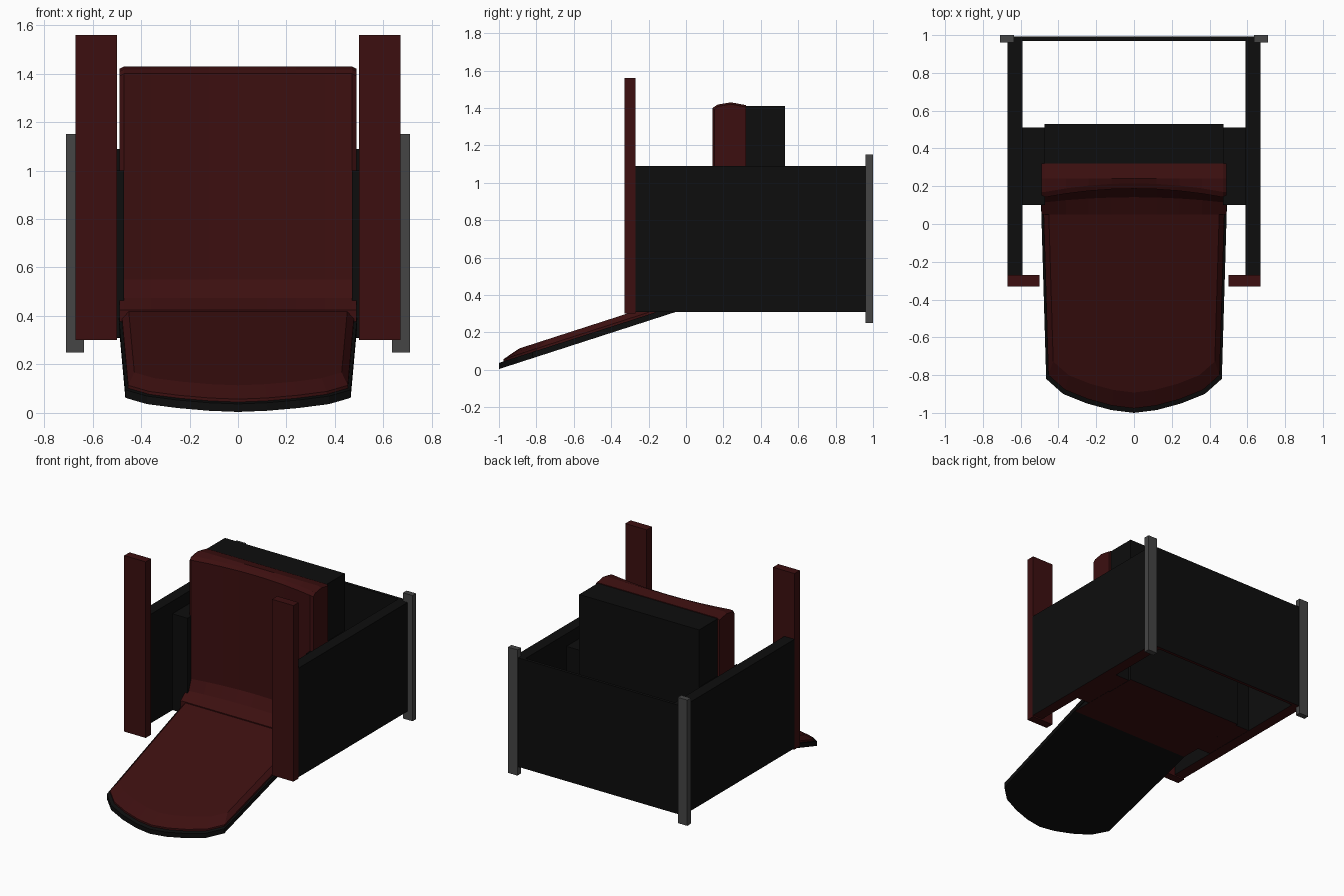
import bpy, bmesh

if "Cube" in bpy.data.objects:
    bpy.data.objects.remove(bpy.data.objects["Cube"])


def material(name, rgb):
    m = bpy.data.materials.new(name)
    m.diffuse_color = (*rgb, 1)
    m.use_nodes = True
    m.node_tree.nodes["Principled BSDF"].inputs["Base Color"].default_value = m.diffuse_color
    return m


RED = material("dark red", (0.045, 0.0048, 0.005))
BLACK = material("black", (0.004, 0.004, 0.004))
GREY = material("dark grey", (0.06, 0.06, 0.06))


def loft(name, rings, mat, under=None):
    """Skin equal-length rings, cap both ends; 'under' colours downward faces."""
    bm = bmesh.new()
    vs = [[bm.verts.new(p) for p in r] for r in rings]
    n = len(rings[0])
    for a, b in zip(vs, vs[1:]):
        for i in range(n):
            j = (i + 1) % n
            bm.faces.new((a[i], a[j], b[j], b[i]))
    bm.faces.new(vs[0][::-1])
    bm.faces.new(vs[-1])
    bmesh.ops.recalc_face_normals(bm, faces=bm.faces)
    bm.normal_update()
    if under:
        for f in bm.faces:
            if f.normal.z < -0.9:
                f.material_index = 1
    me = bpy.data.meshes.new(name)
    bm.to_mesh(me)
    bm.free()
    me.materials.append(mat)
    if under:
        me.materials.append(under)
    ob = bpy.data.objects.new(name, me)
    bpy.context.collection.objects.link(ob)
    return ob


def box(name, x, y, z, mat, under=None):
    ring = [(x[0], y[0]), (x[1], y[0]), (x[1], y[1]), (x[0], y[1])]
    return loft(name, [[(a, b, h) for a, b in ring] for h in z], mat, under)


# Side walls, front posts, rear corner posts and arm blocks, mirrored
for s, side in ((1, "right"), (-1, "left")):
    def xs(a, b):
        return sorted((s * a, s * b))
    box("front_post_" + side, xs(0.5, 0.67), (-0.33, -0.27), (0.30, 1.56), RED)
    box("side_wall_" + side, xs(0.59, 0.67), (-0.275, 0.975), (0.31, 1.09), BLACK, RED)
    box("rear_post_" + side, xs(0.635, 0.71), (0.96, 1.0), (0.25, 1.15), GREY)
    box("arm_block_" + side, xs(0.47, 0.595), (0.10, 0.51), (0.312, 1.0), BLACK, RED)

# Rear wall
box("rear_wall", (-0.64, 0.64), (0.97, 0.992), (0.31, 1.09), BLACK, RED)

# Back shell behind the cushion
box("back_shell", (-0.475, 0.475), (0.31, 0.53), (0.31, 1.41), BLACK, RED)

# Wedge base under the seat
wedge = [(-0.05, 0.312), (0.31, 0.31), (0.31, 0.40), (0.14, 0.37)]
loft("seat_base", [[(x, y, z) for y, z in wedge] for x in (-0.485, 0.485)], BLACK, RED)

# Sloping tongue with rounded front end
half = [(0.495, 0.2), (0.465, -0.82), (0.375, -0.9), (0.25, -0.95), (0.12, -0.985)]
outline = half + [(0, -1.0)] + [(-x, y) for x, y in half[::-1]]


def slope(y, lift):
    return 0.004 + 0.323 * (y + 1) + lift


loft("tongue_shell", [[(x, y, slope(y, h)) for x, y in outline]
                      for h in (0, 0.033)], BLACK)

# Red pad on the tongue, with a bevelled rim
rings = []
for k, ky, lift in ((0.975, 0.98, 0.025), (0.975, 0.98, 0.045), (0.92, 0.91, 0.075)):
    ring = []
    for x, y in outline:
        yy = 0.2 + (y - 0.2) * ky
        ring.append((x * k, yy, slope(yy, lift)))
    rings.append(ring)
loft("tongue_pad", rings, RED)

# Back cushion: side profile swept across the width, slightly hollow in front
rings = []
for x in (-0.49, -0.47, -0.36, -0.24, -0.12, 0, 0.12, 0.24, 0.36, 0.47, 0.49):
    d = max(0, 0.045 * (1 - (x / 0.47) ** 2))
    e = 0.01 if abs(x) > 0.48 else 0
    prof = [(0.05, 0.355), (0.05, 0.425), (0.115 + d * 0.6, 0.475), (0.142 + d + e, 0.55),
            (0.142 + d + e, 1.40 - e), (0.17 + d, 1.418 - e), (0.24, 1.43 - e),
            (0.32, 1.415 - e), (0.32, 0.36)]
    rings.append([(x, y, z) for y, z in prof])
loft("back_cushion", rings, RED)
